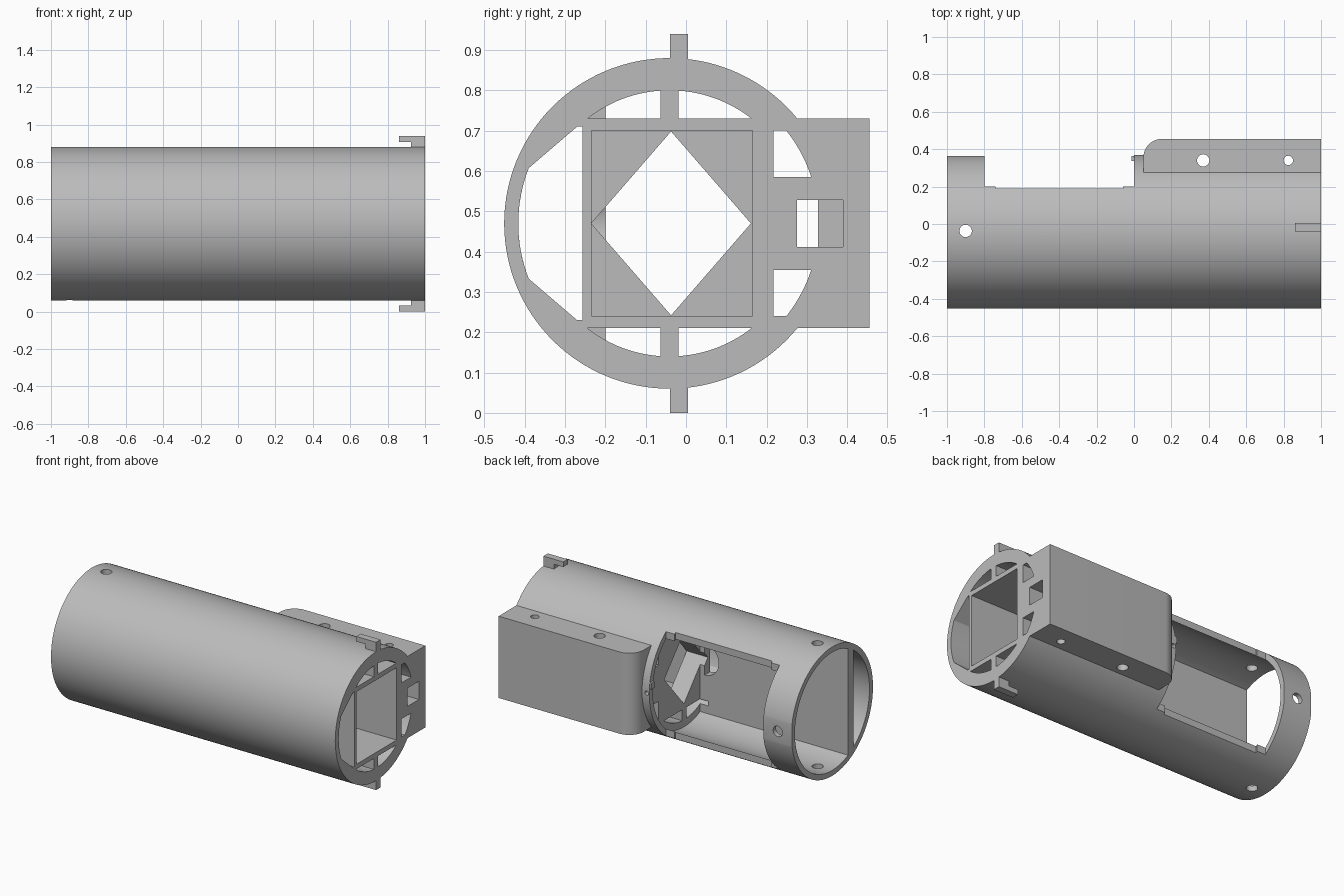
import bpy, bmesh
from math import sin, cos, asin, acos, pi, radians

old = bpy.data.objects.get("Cube")
if old:
    bpy.data.objects.remove(old)

grey = bpy.data.materials.new("plain_grey")
grey.use_nodes = True
grey.diffuse_color = (0.5, 0.5, 0.5, 1)
grey.node_tree.nodes["Principled BSDF"].inputs["Base Color"].default_value = (0.5, 0.5, 0.5, 1)

CY, CZ = -0.041, 0.47      # tube axis
OUTER, INNER = 0.41, 0.375


def prism(name, pts, lo, hi, axis="x"):
    """Extrude a closed 2D profile along one axis."""
    place = {"x": lambda p, d: (d, p[0], p[1]),
             "y": lambda p, d: (p[0], d, p[1]),
             "z": lambda p, d: (p[0], p[1], d)}[axis]
    bm = bmesh.new()
    rings = [[bm.verts.new(place(p, d)) for p in pts] for d in (lo, hi)]
    bm.faces.new(rings[0])
    bm.faces.new(rings[1])
    n = len(pts)
    for i in range(n):
        j = (i + 1) % n
        bm.faces.new((rings[0][i], rings[0][j], rings[1][j], rings[1][i]))
    bmesh.ops.recalc_face_normals(bm, faces=bm.faces)
    mesh = bpy.data.meshes.new(name)
    bm.to_mesh(mesh)
    bm.free()
    mesh.materials.append(grey)
    ob = bpy.data.objects.new(name, mesh)
    bpy.context.collection.objects.link(ob)
    return ob


def arc(r, a, b, n=24, c=(CY, CZ)):
    return [(c[0] + r * cos(a + (b - a) * i / n), c[1] + r * sin(a + (b - a) * i / n))
            for i in range(n + 1)]


def disc(c, r, n=32):
    return arc(r, 0, 2 * pi, n, c)[:-1]


def rect(a, b, c, d):
    return [(a, c), (b, c), (b, d), (a, d)]


def combine(ob, other, operation="DIFFERENCE"):
    """Apply one boolean and remove the helper."""
    mod = ob.modifiers.new("bool", "BOOLEAN")
    mod.operation, mod.solver, mod.object = operation, "EXACT", other
    bpy.context.view_layer.update()
    graph = bpy.context.evaluated_depsgraph_get()
    mesh = bpy.data.meshes.new_from_object(ob.evaluated_get(graph))
    ob.modifiers.clear()
    ob.data = mesh
    bpy.data.objects.remove(other)


def cut(pts, lo, hi, axis="x"):
    combine(body, prism("cutter", pts, lo, hi, axis), "DIFFERENCE")


# Tube with the side housing, rounded at its inner end
body = prism("tube_body", disc((CY, CZ), OUTER, 128), -1, 1)
housing = [(1, 0.2), (1, 0.455)] + arc(0.1, pi / 2, pi, 12, (0.15, 0.355)) + [(0.05, 0.2)]
combine(body, prism("housing", housing, 0.21, 0.73, "z"), "UNION")

# Open half: main bore and the crescent behind the flat partition
a = acos((-0.2 - CY) / INNER)
cut(arc(INNER, -a, a, 80), -1.1, 0.04)
a = acos((-0.257 - CY) / INNER)
cut(arc(INNER, a, 2 * pi - a, 40), -1.1, 0.005)

# Side window and the flat on the end ring
cut(rect(-0.8, 0, 0.2, 0.6), -0.1, 1.1, "z")
cut(rect(-0.74, -0.06, 0.19, 0.6), -0.1, 1.1, "z")
cut(rect(-1.1, -0.79, 0.363, 0.6), -0.1, 1.1, "z")

# Rounded opening in the partition
cut(arc(0.1, pi / 2, 3 * pi / 2, 24, (0.01, CZ)), -0.3, -0.19, "y")

# Square channel ending in a diamond opening
cut(rect(-0.235, 0.165, 0.24, 0.7), 0.16, 1.1)
my = -0.037
cut([(my - 0.198, CZ), (my, CZ - 0.228), (my + 0.198, CZ), (my, CZ + 0.228)], -0.02, 0.2)

# Crescent channel of the closed half
a = acos(-0.349 / INNER)
cut([(-0.257, 0.71), (-0.27, 0.71)] + arc(INNER, a, 2 * pi - a)
    + [(-0.27, 0.23), (-0.257, 0.23)], -0.04, 1.1)

# Lightening channels, mirrored above and below the axis
for k in (1, -1):
    flip = lambda pts: [(y, CZ + k * (z - CZ)) for y, z in pts]
    for s in (1, -1):
        top = [(CY + 0.022, 0.73)] + arc(0.33, asin(0.26 / 0.33), acos(0.022 / 0.33))
        cut(flip([(CY + s * (y - CY), z) for y, z in top]), -0.02, 1.1)
    side = [(0.217, 0.7), (0.217, 0.585)] + arc(0.37, asin(0.115 / 0.37), asin(0.23 / 0.37))
    cut(flip(side), -0.02, 1.1)

# Rectangular slot: wide in the housing, narrow through the end wall
cut(rect(0.275, 0.39, 0.412, 0.528), 0.15, 1.1)
cut(rect(0.275, 0.328, 0.412, 0.528), -0.02, 0.2)

# Screw holes
cut(disc((-0.9, -0.037), 0.033), -0.1, 1.1, "z")
cut(disc((0.37, 0.34), 0.033), -0.1, 1.1, "z")
cut(disc((0.825, 0.34), 0.025), -0.1, 1.1, "z")
cut(disc((-0.9, CZ), 0.033), 0.2, 0.6, "y")
cut(disc((0.018, CZ), 0.014), 0.3, 0.42, "y")

# Hooked tabs above and below the front end
parts = [body]
for name, k in (("upper_tab", 1), ("lower_tab", -1)):
    hook = [(1, 0.87), (1, 0.94), (0.86, 0.94), (0.86, 0.908), (0.925, 0.908), (0.925, 0.87)]
    parts.append(prism(name, [(x, CZ + k * (z - CZ)) for x, z in hook], -0.04, 0.005, "y"))

# Small lip beside the window
parts.append(prism("window_lip", rect(-0.013, 0.004, 0.337, 0.363), 0.5, 0.54, "z"))

# Smooth the curved walls, keep edges crisp
bpy.ops.object.select_all(action="DESELECT")
for ob in parts:
    ob.select_set(True)
bpy.context.view_layer.objects.active = body
bpy.ops.object.shade_smooth_by_angle(angle=radians(25))
